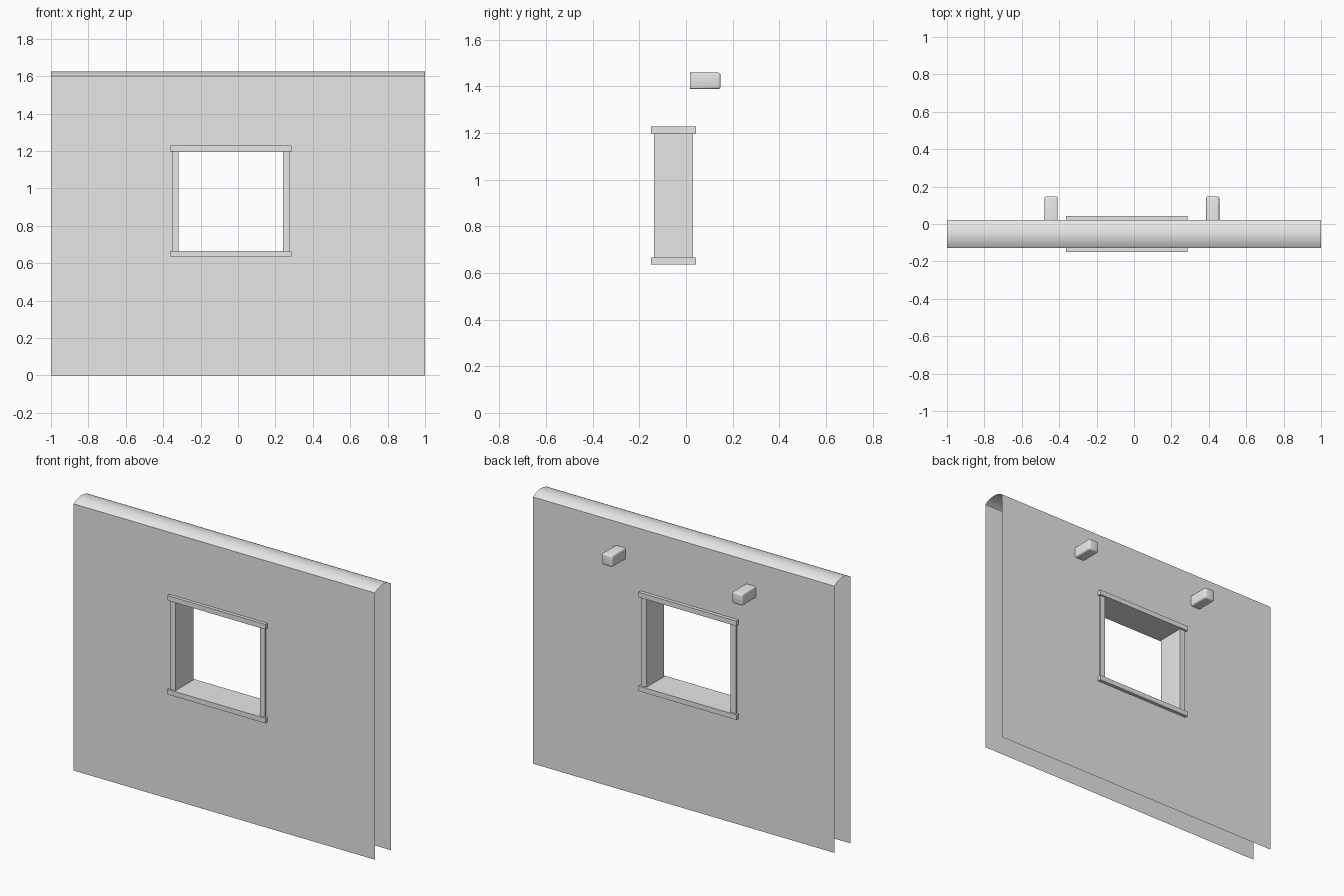
import bpy, bmesh, math

cube = bpy.data.objects.get("Cube")
if cube:
    bpy.data.objects.remove(cube, do_unlink=True)

GREY = (0.8, 0.8, 0.8, 1.0)
mat = bpy.data.materials.new("plain_grey")
mat.use_nodes = True
mat.diffuse_color = GREY
mat.node_tree.nodes["Principled BSDF"].inputs["Base Color"].default_value = GREY


def finish(bm, name):
    """Turn a bmesh into a named, coloured object with sharp creases kept."""
    mesh = bpy.data.meshes.new(name)
    bm.to_mesh(mesh)
    bm.free()
    mesh.materials.append(mat)
    obj = bpy.data.objects.new(name, mesh)
    bpy.context.collection.objects.link(obj)
    bpy.ops.object.select_all(action="DESELECT")
    obj.select_set(True)
    bpy.context.view_layer.objects.active = obj
    bpy.ops.object.shade_smooth_by_angle(angle=math.radians(30))
    return obj


def box(name, x, y, z, bevel=0.0):
    """Box between (min, max) pairs; bevel rounds all edges off the wall side."""
    bm = bmesh.new()
    bmesh.ops.create_cube(bm, size=1)
    for v in bm.verts:
        v.co = [lo + (c + 0.5) * (hi - lo) for c, (lo, hi) in zip(v.co, (x, y, z))]
    if bevel:
        edges = [e for e in bm.edges if max(v.co.y for v in e.verts) > y[0] + 0.01]
        bmesh.ops.bevel(bm, geom=edges, offset=bevel, segments=3,
                        profile=0.5, affect="EDGES")
    return finish(bm, name)


FRONT, BACK = -0.129, 0.021
EAVE, RISE = 1.6, 0.024

# Thin front and back wall sheets, each with a window opening
xs = (-1, -0.335, 0.258, 1)
zs = (0, 0.65, 1.212, EAVE)
for name, y in (("front_wall", FRONT), ("back_wall", BACK)):
    bm = bmesh.new()
    grid = [[bm.verts.new((x, y, z)) for z in zs] for x in xs]
    for i in range(3):
        for j in range(3):
            if (i, j) != (1, 1):
                quad = [grid[i][j], grid[i + 1][j], grid[i + 1][j + 1], grid[i][j + 1]]
                bm.faces.new(quad if y == FRONT else quad[::-1])
    finish(bm, name)

# Gently arched cap along the top, open at both ends
half = (BACK - FRONT) / 2
radius = (half ** 2 + RISE ** 2) / (2 * RISE)
spread = math.asin(half / radius)
STEPS = 14
bm = bmesh.new()
rows = []
for i in range(STEPS + 1):
    a = -spread + 2 * spread * i / STEPS
    y = (FRONT + BACK) / 2 + radius * math.sin(a)
    z = EAVE + RISE - radius * (1 - math.cos(a))
    rows.append([bm.verts.new((x, y, z)) for x in (-1, 1)])
for a, b in zip(rows, rows[1:]):
    bm.faces.new((a[0], a[1], b[1], b[0]))
finish(bm, "wall_cap")

# Window frame: two jambs between a sill and a lintel
JAMB_Y, RAIL_Y, RAIL_X = (-0.138, 0.031), (-0.149, 0.042), (-0.364, 0.286)
box("right_jamb", (-0.353, -0.318), JAMB_Y, (0.665, 1.198))
box("left_jamb", (0.241, 0.275), JAMB_Y, (0.665, 1.198))
box("window_sill", RAIL_X, RAIL_Y, (0.635, 0.665))
box("window_lintel", RAIL_X, RAIL_Y, (1.198, 1.228))

# Beam ends poking out of the back wall
for name, x in (("right_beam_end", -0.443), ("left_beam_end", 0.421)):
    box(name, (x - 0.035, x + 0.035), (0.018, 0.148), (1.388, 1.458), bevel=0.01)
